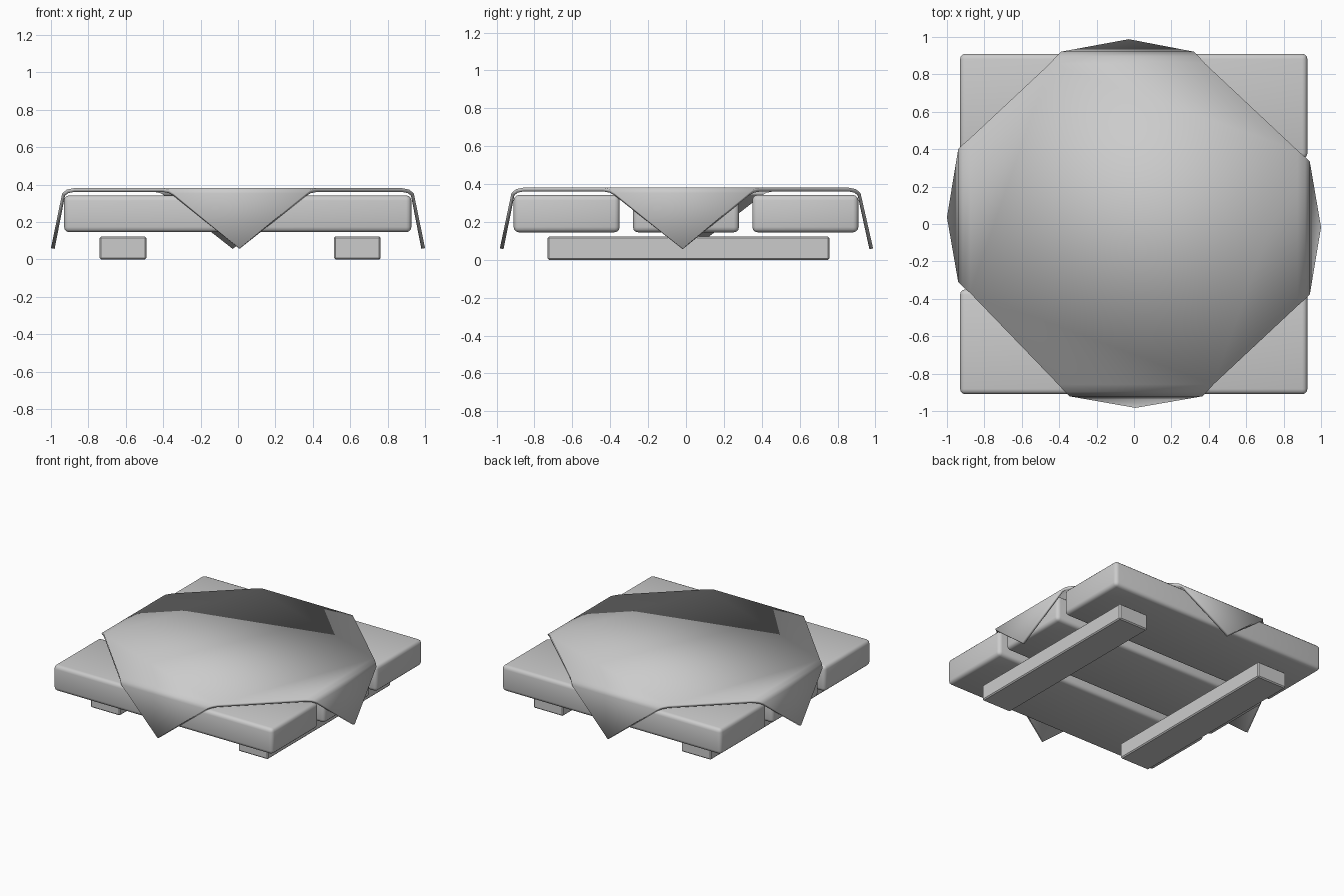
import bpy, bmesh
from mathutils import Vector, Matrix
from math import radians

if "Cube" in bpy.data.objects:
    bpy.data.objects.remove(bpy.data.objects["Cube"])


def finish(ob, angle=30):
    bpy.ops.object.select_all(action='DESELECT')
    ob.select_set(True)
    bpy.context.view_layer.objects.active = ob
    bpy.ops.object.shade_smooth_by_angle(angle=radians(angle))


def box(name, lo, hi, bevel, segments):
    lo, hi = Vector(lo), Vector(hi)
    bm = bmesh.new()
    bmesh.ops.create_cube(bm, size=1, matrix=Matrix.Translation((lo + hi) / 2)
                          @ Matrix.Diagonal((*(hi - lo), 1)))
    bmesh.ops.bevel(bm, geom=bm.edges[:], offset=bevel, segments=segments,
                    profile=0.5, affect='EDGES')
    me = bpy.data.meshes.new(name)
    bm.to_mesh(me)
    bm.free()
    ob = bpy.data.objects.new(name, me)
    bpy.context.collection.objects.link(ob)
    finish(ob)
    return ob


# Three wide planks with rounded edges
for label, y in (("front", -0.63), ("middle", 0.0), ("back", 0.63)):
    box(label + "_plank", (-0.93, y - 0.28, 0.145), (0.927, y + 0.28, 0.342), 0.028, 3)

# Two runners underneath
for label, x in (("left", -0.615), ("right", 0.638)):
    box(label + "_runner", (x - 0.125, -0.73, 0.0), (x + 0.125, 0.757, 0.122), 0.008, 1)

# Square cloth laid diagonally, its four corners folded over the sides
# fold rows: distance from centre, height, half width
rows = ((0.875, 0.381, 0.415), (0.915, 0.373, 0.38), (0.94, 0.353, 0.355))
# per side: direction, shift along the side, reach scale, tip distance
sides = ((Vector((0, -1, 0)), 0.01, 0.98, 0.983), (Vector((1, 0, 0)), -0.022, 1.0, 1.0),
         (Vector((0, 1, 0)), 0.035, 0.98, 0.988), (Vector((-1, 0, 0)), -0.045, 1.0, 1.0))
bm = bmesh.new()
outline = []
for out, shift, reach, tip_d in sides:
    along = Vector((-out.y, out.x, 0))
    pairs = [[bm.verts.new(out * d * reach + along * (shift + s * w) + Vector((0, 0, z)))
              for s in (-1, 1)] for d, z, w in rows]
    for (a, b), (c, d) in zip(pairs, pairs[1:]):
        bm.faces.new((a, c, d, b))
    tip = bm.verts.new(out * tip_d + along * shift * 0.8 + Vector((0, 0, 0.06)))
    bm.faces.new((pairs[-1][0], tip, pairs[-1][1]))
    outline += pairs[0]
bm.faces.new(outline)
bmesh.ops.recalc_face_normals(bm, faces=bm.faces[:])
if max(bm.faces, key=lambda f: f.calc_area()).normal.z < 0:
    bmesh.ops.reverse_faces(bm, faces=bm.faces[:])
me = bpy.data.meshes.new("cloth")
bm.to_mesh(me)
bm.free()
cloth = bpy.data.objects.new("cloth", me)
bpy.context.collection.objects.link(cloth)
finish(cloth, 50)
thick = cloth.modifiers.new("thickness", 'SOLIDIFY')
thick.thickness = 0.02
thick.offset = -1
